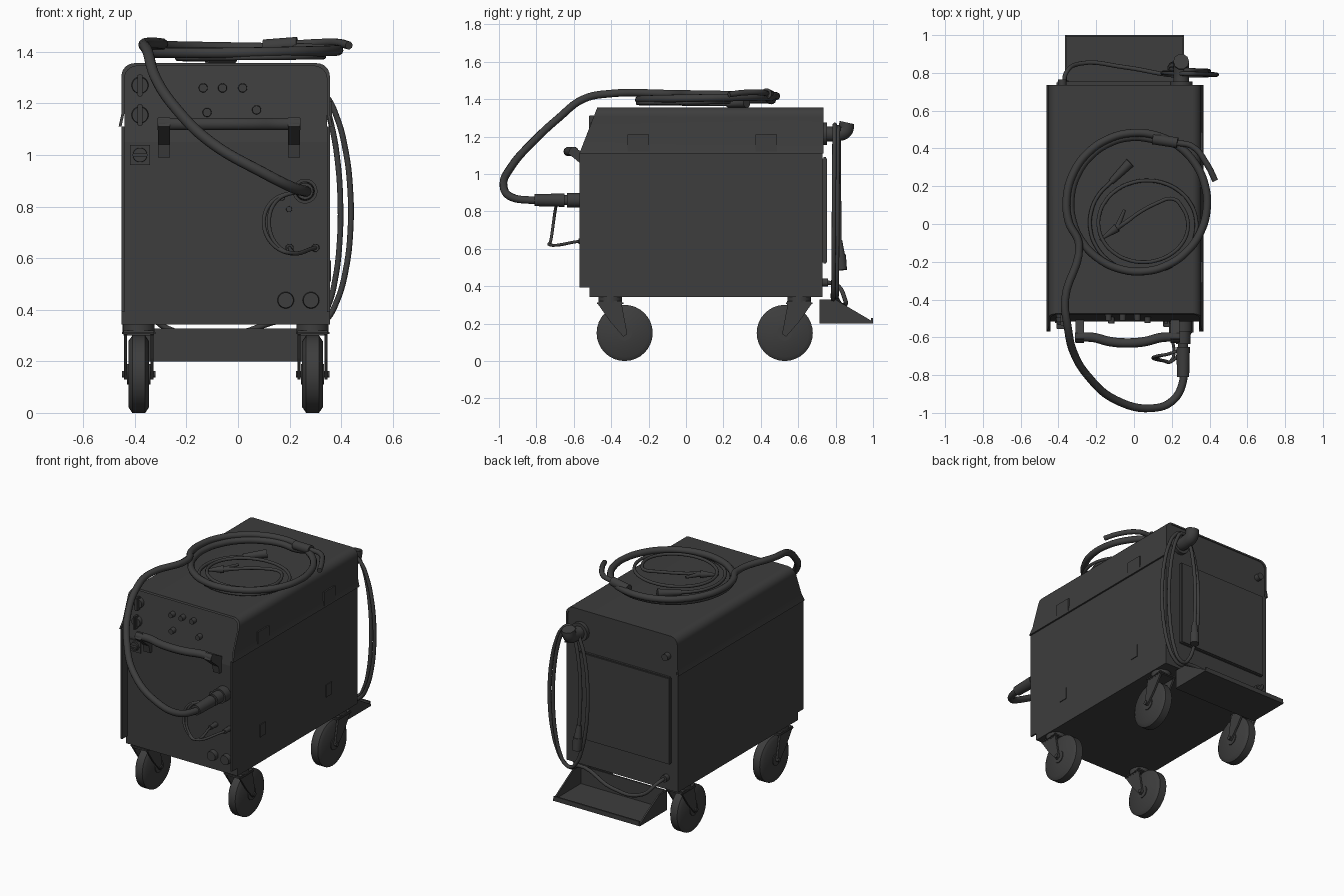
import bpy, bmesh
from math import sin, cos, pi, radians
from mathutils import Vector

if "Cube" in bpy.data.objects:
    bpy.data.objects.remove(bpy.data.objects["Cube"])

shade = .047
colour = (shade, shade, shade, 1)
grey = bpy.data.materials.new("dark_grey")
grey.use_nodes = True
grey.diffuse_color = colour
grey.node_tree.nodes["Principled BSDF"].inputs["Base Color"].default_value = colour

# Main cabinet dimensions
CENTRE, HALF, SKIN = -.048, .404, .011
FRONT, REAR = -.515, .735
FLOOR, SEAM, ROOF = .342, 1.11, 1.356
LIP = -.57
PANEL_TOP = 1.05


def finish(obj, smooth):
    obj.data.materials.append(grey)
    bpy.ops.object.select_all(action='DESELECT')
    obj.select_set(True)
    bpy.context.view_layer.objects.active = obj
    if obj.type == 'CURVE':
        bpy.ops.object.convert(target='MESH')
    if smooth:
        bpy.ops.object.shade_smooth_by_angle(angle=radians(40))


def loft(name, start, end, smooth=False, bevel=0):
    """Solid between two matching rings."""
    bm = bmesh.new()
    first = [bm.verts.new(p) for p in start]
    last = [bm.verts.new(p) for p in end]
    for i in range(len(first)):
        bm.faces.new((first[i - 1], first[i], last[i], last[i - 1]))
    bm.faces.new(first)
    bm.faces.new(last)
    bmesh.ops.recalc_face_normals(bm, faces=bm.faces)
    if bevel:
        bmesh.ops.bevel(bm, geom=bm.edges[:], offset=bevel, segments=2, affect='EDGES')
    mesh = bpy.data.meshes.new(name)
    bm.to_mesh(mesh)
    bm.free()
    obj = bpy.data.objects.new(name, mesh)
    bpy.context.collection.objects.link(obj)
    finish(obj, smooth)


def box(name, xs, ys, zs, bevel=0):
    corners = [(xs[i], ys[j]) for i, j in ((0, 0), (1, 0), (1, 1), (0, 1))]
    bottom, top = ([(x, y, z) for x, y in corners] for z in zs)
    loft(name, bottom, top, bevel=bevel)


def around(centre, size):
    return centre - size / 2, centre + size / 2


def side_plate(name, outline, x, width):
    """Outline in y and z, given a width along x."""
    left, right = ([(end, y, z) for y, z in outline] for end in around(x, width))
    loft(name, left, right)


def rod(name, start, end, radius, end_radius=None, sides=32):
    start, end = Vector(start), Vector(end)
    turn = (end - start).to_track_quat('Z', 'Y')
    circle = [turn @ Vector((cos(a), sin(a), 0)) for a in (2 * pi * i / sides for i in range(sides))]
    far = end_radius or radius
    loft(name, [start + p * radius for p in circle], [end + p * far for p in circle], True)


def rod_x(name, x, width, y, z, radius):
    left, right = around(x, width)
    rod(name, (left, y, z), (right, y, z), radius)


def rod_y(name, x, z, y, length, radius, end_radius=None):
    rod(name, (x, y, z), (x, y + length, z), radius, end_radius)


def tube(name, points, radius):
    curve = bpy.data.curves.new(name, 'CURVE')
    curve.dimensions = '3D'
    curve.bevel_depth, curve.bevel_resolution, curve.resolution_u = radius, 3, 6
    curve.use_fill_caps = True
    spline = curve.splines.new('BEZIER')
    spline.bezier_points.add(len(points) - 1)
    for knot, point in zip(spline.bezier_points, points):
        knot.co = point
        knot.handle_left_type = knot.handle_right_type = 'AUTO'
    obj = bpy.data.objects.new(name, curve)
    bpy.context.collection.objects.link(obj)
    finish(obj, True)


def spiral(centre, radii, end_radii, start, sweep):
    """Points of a shrinking coil, as (u, v, progress)."""
    steps = round(abs(sweep) / 20)
    for i in range(steps + 1):
        t = i / steps
        angle = radians(start + sweep * t)
        ru, rv = (a + (b - a) * t for a, b in zip(radii, end_radii))
        yield centre[0] + ru * cos(angle), centre[1] + rv * sin(angle), t


# Cabinet: core, side panels standing proud of the front, and the hood shell
def arch(inset, bottom, flare=0):
    half, top, corner = HALF - inset, ROOF - inset, .05
    right = [(half + flare, bottom), (half, bottom + corner)]
    for step in range(7):
        angle = step * pi / 12
        right.append((half - corner + corner * cos(angle), top - corner + corner * sin(angle)))
    return [(CENTRE + x, z) for x, z in right] + [(CENTRE - x, z) for x, z in reversed(right)]


def panel_y(z):
    return FRONT + max(0, z - PANEL_TOP) / 6


def hood_y(z):
    return LIP + (z - SEAM) * .39


def sweep_back(name, outline, front, back):
    loft(name, [(x, front(z), z) for x, z in outline], [(x, back, z) for x, z in outline], True)


box("cabinet_core", around(CENTRE, 2 * (HALF - SKIN)), (FRONT, .73), (FLOOR, PANEL_TOP))
sweep_back("upper_core", arch(SKIN, PANEL_TOP), panel_y, .73)
sweep_back("hood", arch(0, SEAM, SKIN) + arch(SKIN, SEAM, SKIN)[::-1], hood_y, REAR)
notch = FLOOR + .05
panel = [(.73, FLOOR), (FRONT, FLOOR), (FRONT, notch), (LIP, notch), (LIP, SEAM), (.73, SEAM)]
for side in (-1, 1):
    side_plate("side_panel", panel, CENTRE + side * (HALF - SKIN / 2), SKIN)

# Latch plates on one side
skin_x = CENTRE + HALF
for y in (-.255, .43):
    box("hood_latch", (skin_x, skin_x + .009), around(y, .115), (SEAM, SEAM + .1))
    box("side_latch", (skin_x, skin_x + .005), around(y, .06), around(.55, .08))

# Rear panel, knob and tray
box("rear_panel", (-.41, .25), (.73, .755), (.52, 1.09), bevel=.006)
rod_y("rear_knob", -.38, 1.22, .73, .035, .022)
tray_x, tray_z, sheet = (-.36, .26), .2, .01
rim = .328
box("tray_floor", tray_x, (.72, 1), (tray_z, tray_z + sheet))
box("tray_back", tray_x, (.715, .725), (tray_z, rim))
box("tray_lip", tray_x, (1 - sheet, 1), (tray_z, tray_z + .03))
cheek = [(.72, tray_z), (1, tray_z), (1, tray_z + sheet), (.8, rim), (.72, rim)]
for x in tray_x:
    side_plate("tray_side", cheek, x, sheet)

# Casters: front pair trails backward, rear pair trails forward
WHEEL = .15
fork = [(-.07, .31), (.06, .31), (.09, WHEEL), (.07, .13), (0, .21)]
for x in (CENTRE - .337, CENTRE + .337):
    for y, trail in ((-.405, 1), (.605, -1)):
        axle = y + trail * .077
        rod("caster_swivel", (x, y, .31), (x, y, FLOOR), .062)
        box("caster_plate", around(x, .13), around(y, .14), (.3, .32), bevel=.006)
        rod_x("wheel_tyre", x, .05, axle, WHEEL, WHEEL)
        rod_x("wheel_hub", x, .09, axle, WHEEL, .04)
        rod_x("wheel_axle", x, .13, axle, WHEEL, .013)
        for side in (-1, 1):
            side_plate("caster_fork", [(y + trail * a, z) for a, z in fork], x + side * .052, .012)
            rod("wheel_shoulder", (x + side * .025, axle, WHEEL), (x + side * .04, axle, WHEEL), WHEEL, .128)

# Front handle
arm = [(-.5, .99), (-.535, .99), (-.545, 1.04), (-.63, SEAM), (-.61, 1.146), (-.5, 1.09)]
for side in (-1, 1):
    side_plate("handle_bracket", arm, side * .252 - .035, .046)
bow = [(i * .0925 - .035, -.63 + .0075 * i * i, SEAM + .01) for i in range(-3, 4)]
tube("handle_bar", [(x, min(y, -.6), z) for x, y, z in bow], .025)


# Front controls
def dial(name, x, z, radius, depth):
    rod_y(name, x, z, panel_y(z) + SKIN, -depth - SKIN, radius, radius * .9)


def grip(name, x, z, width, height):
    y = panel_y(z)
    box(name, around(x, width), (y - .04, y), around(z, height), bevel=.003)


switch_x = -.38
for z in (1.27, 1.155):
    dial("selector", switch_x, z, .034, .02)
    grip("selector_grip", switch_x, z, .018, .085)
box("switch_plate", around(switch_x, .076), (FRONT - .008, FRONT), around(1, .076))
dial("main_switch", switch_x, 1, .03, .018)
grip("main_switch_grip", switch_x, 1, .06, .014)
for x, z in ((-.135, 1.26), (-.06, 1.26), (.018, 1.26), (-.12, 1.165), (.072, 1.175)):
    dial("small_knob", x, z, .018, .03)
for x in (.185, .283):
    dial("socket", x, .437, .033, .03)
for x, z in ((.17, .835), (.198, .79)):
    dial("pin_socket", x, z, .012, .012)

# Torch connector with its two thin hoses
port_x, port_z = .26, .86
rod_y("connector_flange", port_x, port_z, FRONT, -.055, .048)
rod_y("connector_nut", port_x, port_z, LIP, -.065, .038)
rod_y("connector_neck", port_x, port_z, LIP, -.1, .027)
rod_y("connector_sleeve", port_x, port_z, -.65, -.16, .036, .032)
for x, reach in ((.2, .11), (.3, .09)):
    dial("hose_fitting", x, .64, .016, .06)
    bend = [(u, -.73 + .04 * t, v) for u, v, t in spiral((.21, .74), (reach, .12), (reach, .11), 260, -150)]
    tube("thin_hose", [(x, LIP, .64)] + bend + [(port_x, -.66, port_z)], .008)

# Torch hose: sweeps out of the front, back over the hood and into a coil
hose = [(port_x, -.72, port_z), (port_x, -.83, port_z), (.21, -.93, .875), (.1, -.975, .93),
        (-.1, -.93, 1.045), (-.24, -.81, 1.18), (-.32, -.68, 1.3), (-.35, -.55, 1.4), (-.365, -.4, 1.43)]
coil = spiral((.02, .11), (.38, .38), (.35, .35), 215, -500)
hose += [(x, y, 1.43 - .034 * min(1, t * 1.6)) for x, y, t in coil]
torch = Vector((.23, .43, 1.43))
tube("torch_hose", hose + [torch], .021)
rod("torch_grip", torch - Vector((.13, -.02, .01)), torch, .028)
tube("torch_neck", [torch, (.31, .41, 1.435), (.39, .31, 1.435), (.43, .23, 1.425)], .016)

# Earth cable with plug and clamp, lying inside the coil
earth = [(x, y, 1.372 + .025 * t) for x, y, t in spiral((.06, 0), (.3, .28), (.22, .18), 127, 640)]
jaw = Vector((-.09, -.02, 1.39))
tube("earth_cable", earth + [(.12, .11, 1.4), jaw], .01)
rod("earth_plug", earth[0], (-.02, .325, 1.38), .016, .026)
rod("clamp_jaw", jaw, (-.18, -.085, 1.385), .024, .004)
for x, y in ((-.05, .075), (-.01, .03)):
    rod("clamp_arm", jaw, (x, y, 1.395), .015, .008)

# Cable hook on the back
hook_x, hook_z = .25, 1.215
rod_y("hook_base", hook_x, hook_z, .73, .025, .06)
tube("hook_arm", [(hook_x, y, hook_z + rise) for y, rise in ((.73, 0), (.81, 0), (.85, .015), (.86, .06))], .042)

# Mains cable: leaves the lower back, hangs in loops from the hook and ends in a plug
rod_y("cable_gland", -.37, .42, .73, .03, .022)
mains = [(-.37, .73, .42), (-.36, .8, .41), (-.28, .85, .33), (-.05, .83, .3)]
mains += [(u, .785 + .035 * t, v) for u, v, t in spiral((.285, .8), (.165, .47), (.09, .45), -110, 670)]
tube("mains_cable", mains, .0115)
plug = Vector(mains[-1])
drop = Vector((.005, .006, -.08))
rod("mains_plug_sleeve", plug, plug + drop, .015, .024)
rod("mains_plug", plug + drop, plug + drop * 2, .029)
